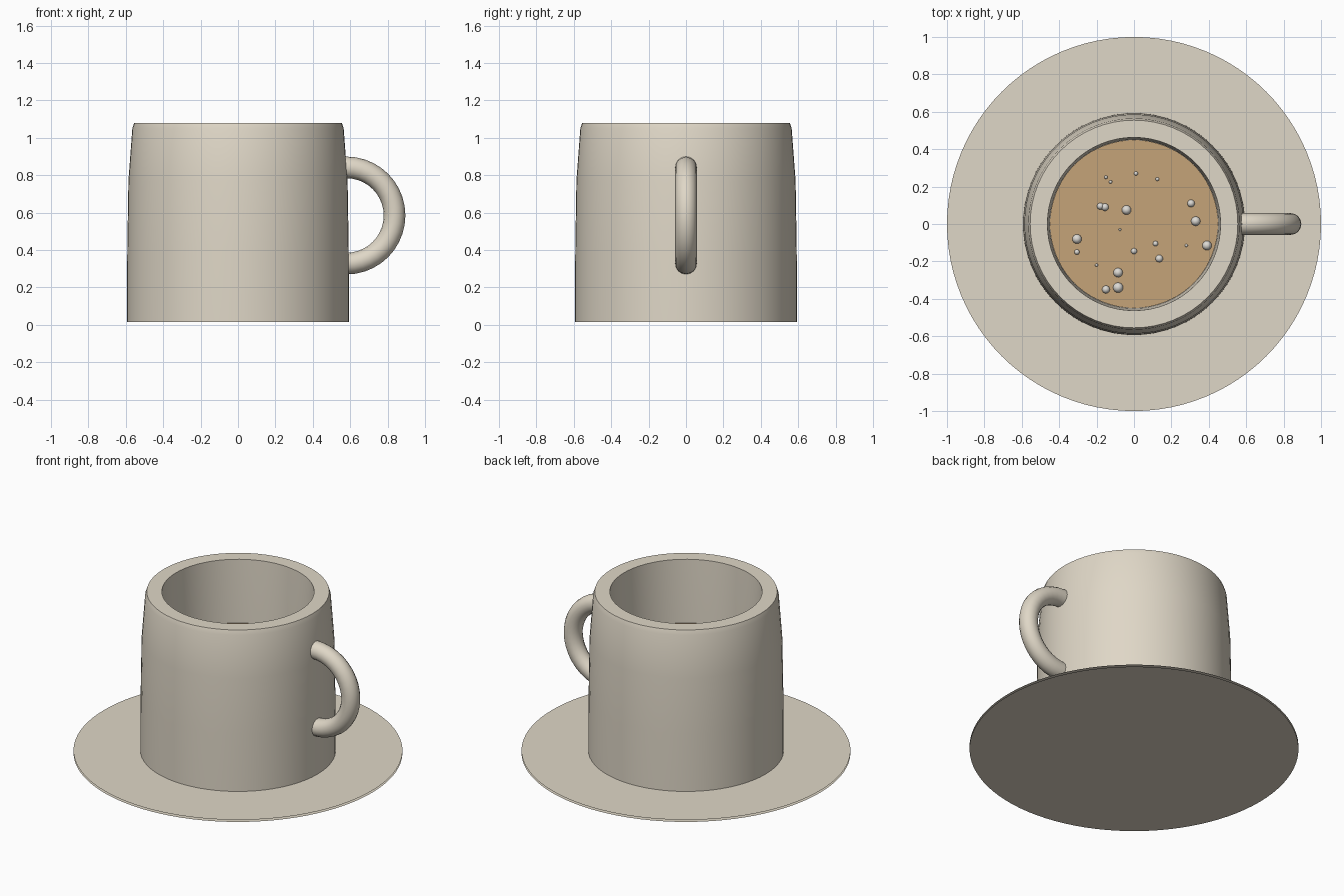
import bpy, bmesh
from math import pi, sin, cos, radians

cube = bpy.data.objects.get("Cube")
if cube:
    bpy.data.objects.remove(cube, do_unlink=True)


def material(name, color):
    m = bpy.data.materials.new(name)
    m.use_nodes = True
    m.diffuse_color = (*color, 1)
    bsdf = next(n for n in m.node_tree.nodes if n.type == "BSDF_PRINCIPLED")
    bsdf.inputs["Base Color"].default_value = (*color, 1)
    return m


CERAMIC = material("cream ceramic", (0.74, 0.68, 0.57))
COFFEE = material("milky coffee", (0.56, 0.37, 0.19))
FOAM = material("pale foam", (0.72, 0.70, 0.66))


def finish(name, bm, mat, smooth=True):
    mesh = bpy.data.meshes.new(name)
    bm.to_mesh(mesh)
    bm.free()
    mesh.materials.append(mat)
    obj = bpy.data.objects.new(name, mesh)
    bpy.context.collection.objects.link(obj)
    if smooth:
        bpy.ops.object.select_all(action="DESELECT")
        obj.select_set(True)
        bpy.context.view_layer.objects.active = obj
        bpy.ops.object.shade_smooth_by_angle(angle=radians(30))
    return obj


def disc(name, radius, z, mat, down=False):
    bm = bmesh.new()
    bmesh.ops.create_circle(bm, cap_ends=True, segments=96, radius=radius)
    bmesh.ops.translate(bm, verts=bm.verts, vec=(0, 0, z))
    for f in bm.faces:
        f.normal_update()
        if (f.normal.z < 0) != down:
            f.normal_flip()
    return finish(name, bm, mat, False)


def bridge(bm, rings, closed):
    # Joins consecutive rings of vertices with quads
    for a, b in zip(rings, rings[1:]):
        n = len(a)
        for i in range(n):
            j = (i + 1) % n
            bm.faces.new((a[i], a[j], b[j], b[i]))
    if closed:
        bm.faces.new(rings[0])
        bm.faces.new(rings[-1])
    bmesh.ops.recalc_face_normals(bm, faces=bm.faces)


# Saucer: thin flat plate
disc("saucer_top", 1.0, 0.014, CERAMIC)
disc("saucer_underside", 1.0, 0.0, CERAMIC, down=True)

# Cup: outer wall, bevelled lip, inner wall and floor
profile = [(0.594, 0.015), (0.592, 0.40), (0.586, 0.77), (0.565, 1.05),
           (0.555, 1.08), (0.463, 1.08), (0.45, 0.66), (0.45, 0.12)]
bm = bmesh.new()
SEG = 64
bridge(bm, [[bm.verts.new((r * cos(2 * pi * i / SEG), r * sin(2 * pi * i / SEG), z))
             for i in range(SEG)] for r, z in profile], True)
finish("cup", bm, CERAMIC)

# Handle: half ring whose ends run into the wall
R, TUBE, SIDES, STEPS = 0.257, 0.058, 16, 20
bm = bmesh.new()
path = [(0.53, -pi / 2)] + [(0.58, -pi / 2 + pi * k / STEPS) for k in range(STEPS + 1)] + [(0.53, pi / 2)]
rings = []
for cx, a in path:
    ring = []
    for i in range(SIDES):
        t = 2 * pi * i / SIDES
        d = R + TUBE * cos(t)
        ring.append(bm.verts.new((cx + d * cos(a), TUBE * sin(t), 0.585 + d * sin(a))))
    rings.append(ring)
bridge(bm, rings, True)
finish("handle", bm, CERAMIC)

# Coffee surface
LEVEL = 0.66
disc("coffee", 0.449, LEVEL, COFFEE)

# Bubbles floating on the coffee: x, y, radius
bubbles = [(-.15, .25, .009), (-.125, .225, .009), (.01, .27, .011), (.125, .24, .01),
           (-.18, .095, .018), (-.155, .09, .02), (-.04, .075, .025), (.305, .11, .02),
           (.33, .015, .025), (.39, -.115, .025), (.28, -.115, .008), (.115, -.105, .014),
           (0, -.145, .016), (.135, -.185, .02), (-.305, -.08, .025), (-.305, -.15, .014),
           (-.2, -.22, .008), (-.085, -.26, .025), (-.085, -.34, .027), (-.15, -.35, .021),
           (-.075, -.03, .007)]
bm = bmesh.new()
for x, y, r in bubbles:
    made = bmesh.ops.create_uvsphere(bm, u_segments=16, v_segments=10, radius=r)
    bmesh.ops.translate(bm, verts=made["verts"], vec=(x, y, LEVEL))
finish("bubbles", bm, FOAM)
